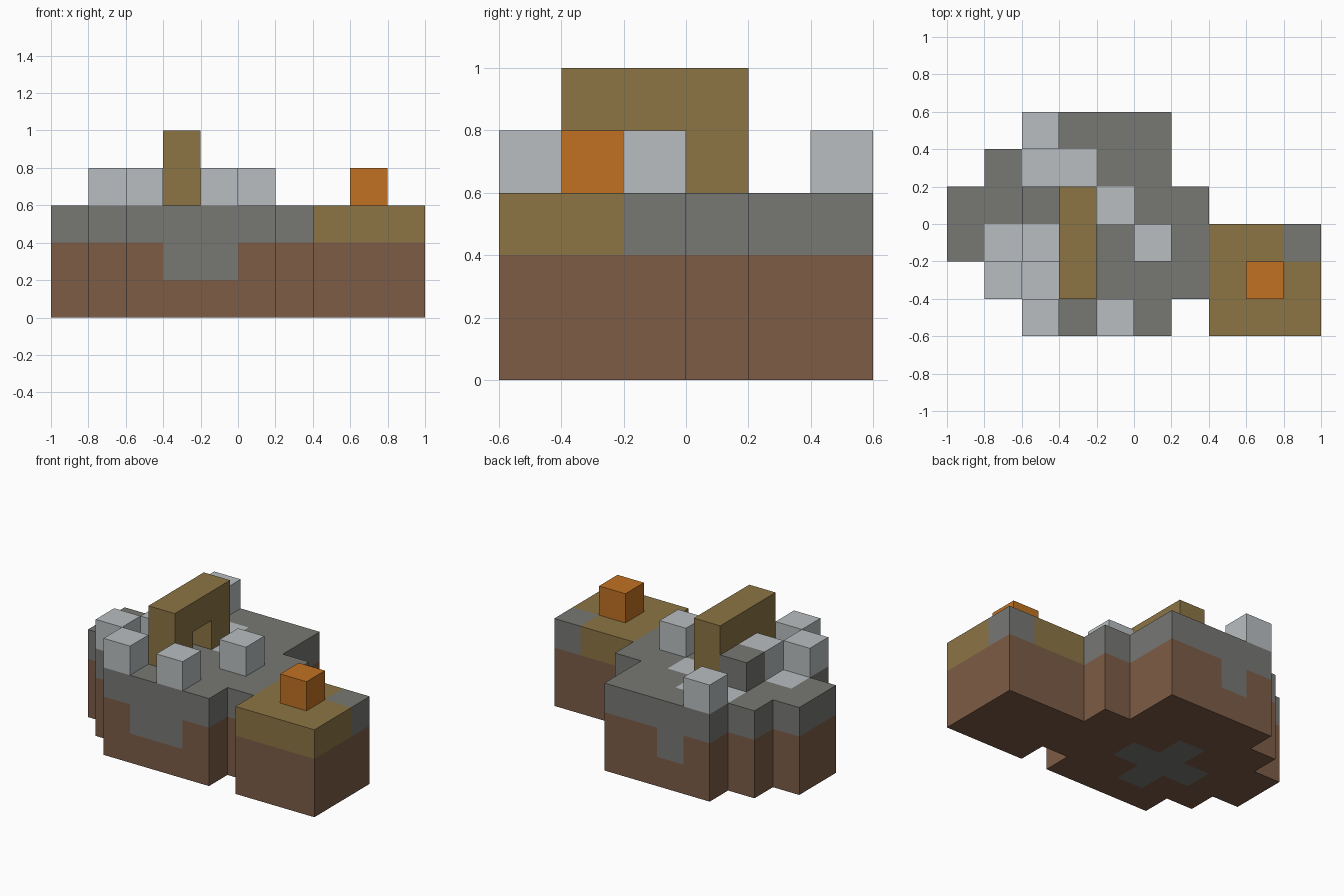
import bpy
import bmesh
from mathutils import Vector

cube = bpy.data.objects.get("Cube")
if cube:
    bpy.data.objects.remove(cube, do_unlink=True)

CELL = 0.2
ORIGIN = Vector((-1.0, -0.6, 0.0))


def material(name, hex_colour):
    rgb = [int(hex_colour[i:i + 2], 16) / 255 for i in (0, 2, 4)]
    linear = [c / 12.92 if c < 0.04045 else ((c + 0.055) / 1.055) ** 2.4 for c in rgb]
    mat = bpy.data.materials.new(name)
    mat.use_nodes = True
    mat.diffuse_color = (*linear, 1)
    mat.node_tree.nodes["Principled BSDF"].inputs["Base Color"].default_value = (*linear, 1)
    return mat


soil = material("brown soil", "7D5C46")
stone = material("grey stone", "777774")
pale = material("pale stone", "B9BEC1")
sand = material("olive sand", "8C7545")
orange = material("orange", "C17122")

# Surface plan, front row first: s stone, p pale paving, b sand
PLAN = ["..ssss.bbb",
        ".spssssbbb",
        "spsssssbbs",
        "sssspss...",
        ".sppss....",
        "..ssss...."]


def plan_cells(letters, level):
    return {(x, y, level) for y, row in enumerate(PLAN)
            for x, letter in enumerate(row) if letter in letters}


# Stone showing through the soil: front and back drips, cross underneath
drips = {(3, 0, 1), (4, 0, 1), (3, 5, 1)}
cross = {(3, 2, 0), (2, 2, 0), (4, 2, 0), (3, 1, 0), (3, 3, 0)}

# Each part is a set of block cells
parts = {
    "soil_base": (soil, (plan_cells("spb", 0) | plan_cells("spb", 1)) - drips - cross),
    "stone_cap": (stone, plan_cells("s", 2)),
    "stone_drips": (stone, drips),
    "stone_underside_cross": (stone, cross),
    "pale_paving": (pale, plan_cells("p", 2)),
    "sand_top": (sand, plan_cells("b", 2)),
    "arch": (sand, {(3, 1, 3), (3, 3, 3)} | {(3, y, 4) for y in (1, 2, 3)}),
    "pale_blocks": (pale, {(2, 0, 3), (4, 0, 3), (1, 1, 3), (2, 2, 3), (5, 2, 3), (2, 5, 3)}),
    "stone_block": (stone, {(2, 3, 3)}),
    "orange_block": (orange, {(8, 1, 3)}),
}
filled = set().union(*(cells for _, cells in parts.values()))


def add_part(name, mat, cells):
    """Skin the cells, leaving out faces buried against other blocks."""
    bm = bmesh.new()
    for cell in sorted(cells):
        for axis in range(3):
            for side in (-1, 1):
                neighbour = list(cell)
                neighbour[axis] += side
                if tuple(neighbour) in filled:
                    continue
                normal, u = Vector((0, 0, 0)), Vector((0, 0, 0))
                normal[axis] = side / 2
                u[(axis + 1) % 3] = 0.5
                v = normal.cross(u) * 2
                centre = Vector(cell) + Vector((0.5, 0.5, 0.5)) + normal
                corners = (-u - v, u - v, u + v, v - u)
                bm.faces.new([bm.verts.new(ORIGIN + (centre + c) * CELL) for c in corners])
    bmesh.ops.remove_doubles(bm, verts=bm.verts[:], dist=0.001)
    bmesh.ops.dissolve_limit(bm, angle_limit=0.01, verts=bm.verts[:], edges=bm.edges[:])
    mesh = bpy.data.meshes.new(name)
    bm.to_mesh(mesh)
    bm.free()
    mesh.materials.append(mat)
    bpy.context.collection.objects.link(bpy.data.objects.new(name, mesh))


for part_name, (part_material, part_cells) in parts.items():
    add_part(part_name, part_material, part_cells)
